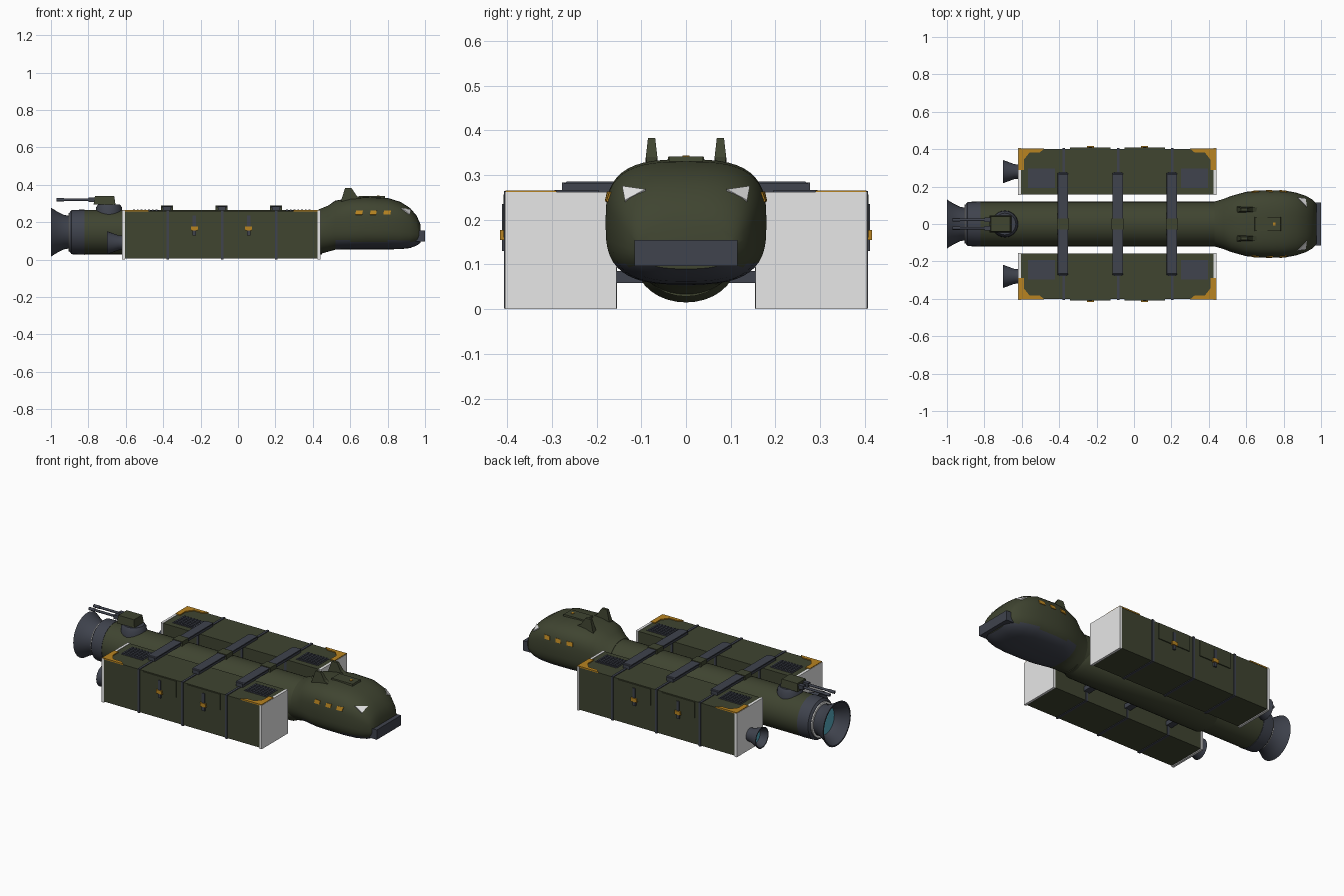
import bpy, bmesh, math
from mathutils import Vector

if "Cube" in bpy.data.objects:
    bpy.data.objects.remove(bpy.data.objects["Cube"])


def mat(name, c):
    m = bpy.data.materials.new(name)
    m.diffuse_color = (*c, 1)
    m.use_nodes = True
    m.node_tree.nodes["Principled BSDF"].inputs["Base Color"].default_value = m.diffuse_color
    return m


OLIVE = mat("olive", (0.05, 0.058, 0.03))
STEEL = mat("dark steel", (0.05, 0.056, 0.075))
AMBER = mat("amber", (0.48, 0.23, 0.015))
WHITE = mat("white", (0.8, 0.8, 0.8))
CYAN = mat("cyan glow", (0.1, 0.42, 0.55))


def make(name, verts, faces, mats, smooth=None):
    me = bpy.data.meshes.new(name)
    me.from_pydata([tuple(v) for v in verts], [], faces)
    for m in mats:
        me.materials.append(m)
    bm = bmesh.new()
    bm.from_mesh(me)
    bmesh.ops.recalc_face_normals(bm, faces=bm.faces)
    bm.to_mesh(me)
    bm.free()
    ob = bpy.data.objects.new(name, me)
    bpy.context.collection.objects.link(ob)
    if smooth:
        bpy.ops.object.select_all(action='DESELECT')
        ob.select_set(True)
        bpy.context.view_layer.objects.active = ob
        bpy.ops.object.shade_smooth_by_angle(angle=math.radians(smooth))
    return ob


def box(name, x, y, z, m, taper=1.0):
    """Box from (lo, hi) ranges; taper scales the top."""
    cx, cy = sum(x) / 2, sum(y) / 2
    v = []
    for k, zz in enumerate(z):
        t = taper if k else 1
        for a, b in ((0, 0), (1, 0), (1, 1), (0, 1)):
            v.append((cx + (x[a] - cx) * t, cy + (y[b] - cy) * t, zz))
    f = [(0, 1, 2, 3), (4, 5, 6, 7)] + [(i, (i + 1) % 4, 4 + (i + 1) % 4, 4 + i) for i in range(4)]
    return make(name, v, f, [m])


def loft(name, rings, mats, smooth=35, closed=False):
    n = len(rings[0])
    v = [p for r in rings for p in r]
    pairs = [(i, i + 1) for i in range(len(rings) - 1)]
    if closed:
        pairs.append((len(rings) - 1, 0))
    f = [(a * n + j, a * n + (j + 1) % n, b * n + (j + 1) % n, b * n + j)
         for a, b in pairs for j in range(n)]
    if not closed:
        f += [tuple(range(n)), tuple(range((len(rings) - 1) * n, len(rings) * n))]
    return make(name, v, f, mats, smooth)


def lathe(name, prof, y, z, m, seg=32, sy=1.0, closed=False):
    """Revolve (x, r) points about an axis along x."""
    rings = [[(x, y + sy * r * math.cos(2 * math.pi * j / seg), z + r * math.sin(2 * math.pi * j / seg))
              for j in range(seg)] for x, r in prof]
    return loft(name, rings, [m], closed=closed)


def both(lo, hi, s):
    return (lo, hi) if s > 0 else (-hi, -lo)


# Central hull, belly and tail
lathe("hull", [(-0.83, 0.119), (0.45, 0.119)], 0, 0.147, OLIVE)
lathe("belly", [(-0.55, 0.06), (-0.5, 0.085), (0.4, 0.085), (0.46, 0.06)], 0, 0.1, OLIVE, sy=1.3)
lathe("tail_section", [(-0.9, 0.105), (-0.89, 0.118), (-0.82, 0.121)], 0, 0.147, STEEL)
lathe("tail_ring", [(-0.907, 0.09), (-0.907, 0.103), (-0.899, 0.103), (-0.899, 0.09)], 0, 0.147, WHITE, closed=True)
lathe("main_nozzle", [(-0.89, 0.085), (-0.93, 0.092), (-0.97, 0.112), (-1, 0.131), (-1, 0.123),
                      (-0.96, 0.1), (-0.92, 0.08), (-0.89, 0.078)], 0, 0.147, STEEL, closed=True)
lathe("main_glow", [(-0.925, 0.082), (-0.915, 0.082)], 0, 0.147, CYAN)

# Cabin: rounded-square cross sections (x, half width, bottom, top, power)
SEC = [(0.43, .12, .028, .268, 2), (0.48, .134, .042, .288, 2.3), (0.52, .15, .053, .315, 2.7),
       (0.6, .172, .055, .33, 3), (0.68, .18, .055, .335, 3), (0.8, .18, .055, .33, 3),
       (0.87, .167, .056, .308, 3), (0.92, .15, .062, .276, 2.9), (0.955, .13, .075, .235, 2.8),
       (0.975, .108, .09, .19, 2.7)]


def section(x):
    for a, b in zip(SEC, SEC[1:]):
        if x <= b[0]:
            t = (x - a[0]) / (b[0] - a[0])
            return [p + (q - p) * t for p, q in zip(a, b)][1:]
    return SEC[-1][1:]


def ring(x, seg=48):
    w, lo, hi, n = section(x)
    out = []
    for j in range(seg):
        c, s = math.cos(2 * math.pi * j / seg), math.sin(2 * math.pi * j / seg)
        out.append((x, w * math.copysign(abs(c) ** (2 / n), c),
                    (lo + hi) / 2 + (hi - lo) / 2 * math.copysign(abs(s) ** (2 / n), s)))
    return out


def side_y(x, z):
    w, lo, hi, n = section(x)
    return w * max(0, 1 - abs((z - (lo + hi) / 2) / ((hi - lo) / 2)) ** n) ** (1 / n)


def top_z(x, y):
    w, lo, hi, n = section(x)
    return (lo + hi) / 2 + (hi - lo) / 2 * max(0, 1 - abs(y / w) ** n) ** (1 / n)


cabin = loft("cabin", [ring(s[0]) for s in SEC], [OLIVE, STEEL], 40)
for p in cabin.data.polygons:  # dark underside
    if p.center.x > 0.52 and p.center.z < 0.1 and p.normal.z < -0.45:
        p.material_index = 1
box("nose_bumper", (0.95, 1.0), (-0.115, 0.115), (0.096, 0.155), STEEL)
box("roof_hatch", (0.64, 0.79), (-0.04, 0.04), (0.32, 0.341), OLIVE, 0.92)
box("roof_beacon", (0.743, 0.757), (-0.008, 0.008), (0.33, 0.344), AMBER)


def plate(name, pts, d, m):
    """Thin plate: points pushed out by vector d."""
    n = len(pts)
    v = [Vector(p) - Vector(d) for p in pts] + [Vector(p) + Vector(d) for p in pts]
    f = [tuple(range(n)), tuple(range(n, 2 * n))] + [(i, (i + 1) % n, n + (i + 1) % n, n + i) for i in range(n)]
    return make(name, v, f, [m])


for s in (1, -1):
    tag = "left" if s > 0 else "right"
    # Cabin windows, headlights and roof fins
    for i, (a, b) in enumerate(((0.627, 0.668), (0.705, 0.742), (0.777, 0.818))):
        pts = [(x, s * side_y(x, z), z) for x, z in
               ((a, 0.24), (b - 0.004, 0.24), (b, 0.262), (a + 0.004, 0.262))]
        plate(f"window_{tag}_{i}", pts, (0, s * 0.004, 0.001), AMBER)
    pts = [(x, s * y, top_z(x, y)) for x, y in ((0.872, 0.142), (0.915, 0.136), (0.922, 0.09))]
    plate(f"headlight_{tag}", pts, (0.003, s * 0.001, 0.004), WHITE)
    fin = [(0.55, 0.31), (0.572, 0.383), (0.607, 0.383), (0.635, 0.34), (0.665, 0.325)]
    w = (0.016, 0.008, 0.008, 0.013, 0.01)
    v = [(x, s * 0.077 + k * t, z) for k in (1, -1) for (x, z), t in zip(fin, w)]
    make(f"roof_fin_{tag}", v, [(0, 1, 2, 3, 4), (5, 6, 7, 8, 9)] +
         [(i, (i + 1) % 5, 5 + (i + 1) % 5, 5 + i) for i in range(5)], [OLIVE])

    # Cargo container with white end caps
    box(f"container_{tag}", (-0.61, 0.43), both(0.158, 0.402, s), (0.005, 0.26), OLIVE)
    for i, x in enumerate((-0.62, 0.425)):
        box(f"end_cap_{tag}_{i}", (x, x + 0.015), both(0.155, 0.405, s), (0, 0.262), WHITE)
    # Container thruster
    lathe(f"thruster_{tag}", [(-0.615, 0.038), (-0.64, 0.04), (-0.7, 0.062), (-0.7, 0.056),
                              (-0.65, 0.036), (-0.615, 0.032)], s * 0.28, 0.09, STEEL, 24, closed=True)
    lathe(f"thruster_glow_{tag}", [(-0.66, 0.038), (-0.65, 0.034)], s * 0.28, 0.09, CYAN, 24)
    # Straps around the container
    for i, x in enumerate((-0.375, -0.085, 0.205)):
        box(f"strap_{tag}_{i}", (x - 0.007, x + 0.007), both(0.154, 0.407, s), (0.001, 0.264), STEEL)
    # Side doors with handle and latch
    for i, x in enumerate((-0.233, 0.057)):
        box(f"door_{tag}_{i}", (x - 0.108, x + 0.108), both(0.4, 0.408, s), (0.16, 0.257), OLIVE)
        box(f"handle_{tag}_{i}", (x - 0.009, x + 0.009), both(0.4, 0.412, s), (0.13, 0.235), STEEL)
        box(f"latch_{tag}_{i}", (x - 0.019, x + 0.019), both(0.4, 0.416, s), (0.155, 0.177), AMBER)
    # Roof vents with slats
    for i, x in enumerate((-0.568, 0.25)):
        box(f"vent_{tag}_{i}", (x, x + 0.145), both(0.192, 0.298, s), (0.25, 0.2625), STEEL)
        for k in range(7):
            a = x + 0.007 + k * 0.02
            box(f"slat_{tag}_{i}_{k}", (a, a + 0.01), both(0.196, 0.294, s), (0.26, 0.267), STEEL)
    # Amber corner guards, L shaped with a gusset
    for i, (x, d) in enumerate(((-0.618, 1), (0.438, -1))):
        shape = ((0, .404), (.14, .404), (.115, .383), (.06, .383), (.03, .345), (.03, .29), (0, .29))
        plate(f"corner_guard_{tag}_{i}", [(x + d * a, s * b, 0.262) for a, b in shape], (0, 0, 0.004), AMBER)

# Cross beams with centre clamps, above and below
for i, x in enumerate((-0.38, -0.087, 0.203)):
    box(f"cross_beam_{i}", (x - 0.021, x + 0.021), (-0.277, 0.277), (0.262, 0.283), STEEL)
    box(f"beam_cap_{i}", (x - 0.028, x + 0.028), (-0.274, 0.274), (0.28, 0.286), STEEL, 0.97)
    box(f"beam_clamp_{i}", (x - 0.032, x + 0.032), (-0.03, 0.03), (0.255, 0.29), OLIVE)
    box(f"lower_strut_{i}", (x - 0.02, x + 0.02), (-0.165, 0.165), (0.058, 0.085), STEEL)

# Rear turret with twin guns
make_base = [[(-0.69 + r * math.cos(a * math.pi / 12), r * math.sin(a * math.pi / 12), z) for a in range(24)]
             for r, z in ((0.072, 0.235), (0.07, 0.278), (0.058, 0.296))]
loft("turret_base", make_base, [STEEL])
box("turret_housing", (-0.772, -0.655), (-0.045, 0.045), (0.294, 0.341), OLIVE, 0.88)
for s in (1, -1):
    lathe(f"gun_barrel_{s}", [(-0.97, 0.009), (-0.93, 0.009), (-0.929, 0.007), (-0.74, 0.007)],
          s * 0.022, 0.32, STEEL, 12)
    box(f"gun_mount_{s}", (-0.8, -0.75), (s * 0.022 - 0.012, s * 0.022 + 0.012), (0.308, 0.332), STEEL)
